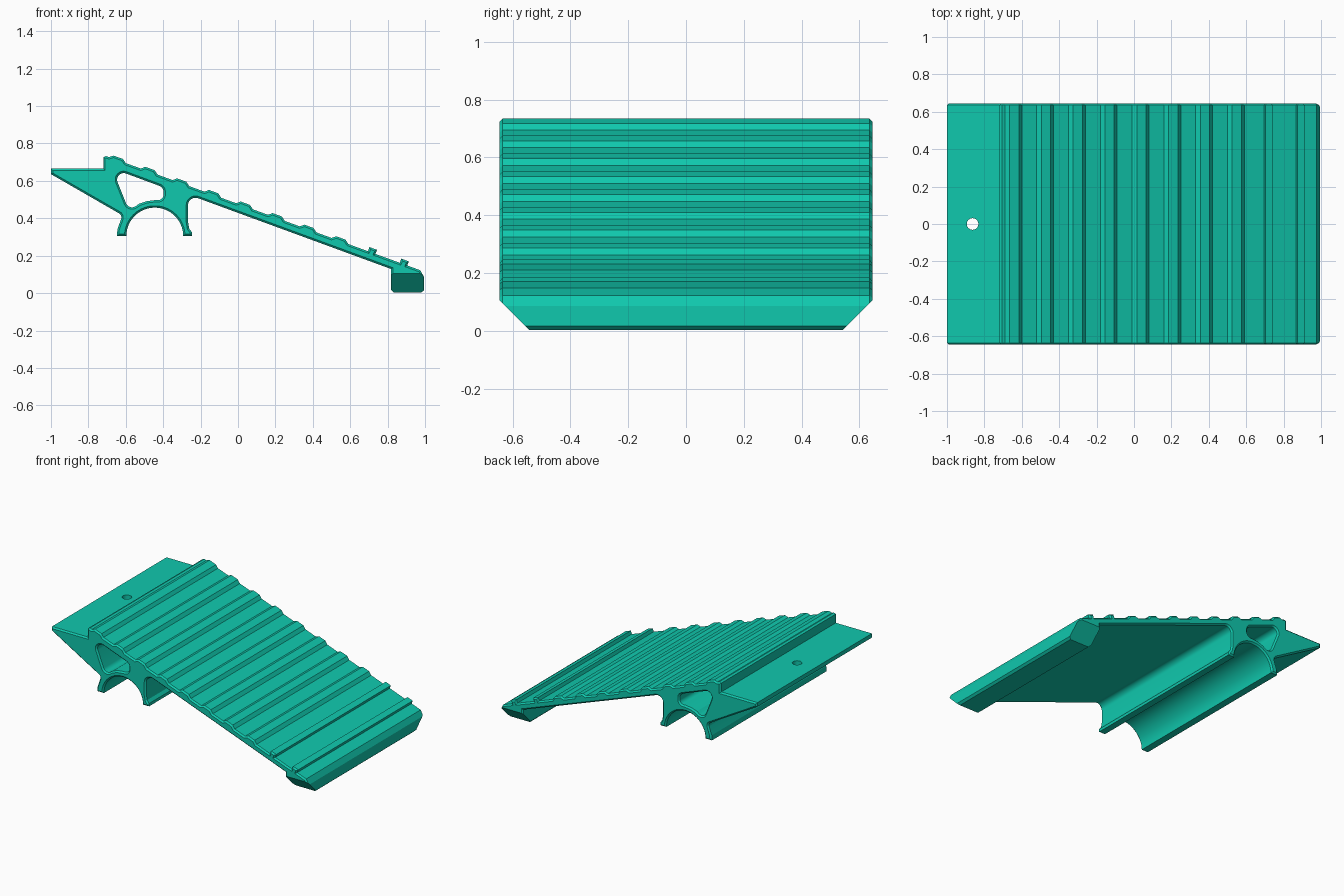
import bpy, bmesh, math
from mathutils import Vector

if "Cube" in bpy.data.objects:
    bpy.data.objects.remove(bpy.data.objects["Cube"])

HALF_Y, CHAMFER = 0.645, 0.01
SLOPE = math.tan(math.radians(20))


def deck(x, lift=0.0):
    """Point on the sloping upper surface, raised by lift."""
    return (x, 0.477 - SLOPE * x + lift)


def rounded(corners, steps=10):
    """Turn (x, z[, radius]) corners into a closed outline with fillets."""
    out = []
    n = len(corners)
    for i, c in enumerate(corners):
        p = Vector(c[:2])
        r = c[2] if len(c) > 2 else 0
        if not r:
            out.append(p)
            continue
        a = (Vector(corners[i - 1][:2]) - p).normalized()
        b = (Vector(corners[(i + 1) % n][:2]) - p).normalized()
        half = a.angle(b) / 2
        centre = p + (a + b).normalized() * (r / math.sin(half))
        s = p + a * (r / math.tan(half)) - centre
        e = p + b * (r / math.tan(half)) - centre
        sweep = s.angle(e)
        for k in range(steps + 1):
            t = k / steps
            out.append(centre + (s * math.sin((1 - t) * sweep)
                                 + e * math.sin(t * sweep)) / math.sin(sweep))
    return out


def oriented(pts, ccw):
    area = sum(p.x * q.y - q.x * p.y for p, q in zip(pts, pts[1:] + pts[:1]))
    return pts if (area > 0) == ccw else pts[::-1]


def inset(pts, d):
    """Mitred offset towards the left-hand side of the outline."""
    out = []
    for i, p in enumerate(pts):
        u = (p - pts[i - 1]).normalized()
        v = (pts[(i + 1) % len(pts)] - p).normalized()
        n1, n2 = Vector((-u.y, u.x)), Vector((-v.y, v.x))
        out.append(p + (n1 + n2) * (d / max(0.3, 1 + n1.dot(n2))))
    return out


# Upper side: flat flange, step, ribbed slope
outline = [(-1, 0.636), (-1, 0.665), (-0.72, 0.665), (-0.72, 0.727), (-0.705, 0.733),
           (-0.69, 0.727), (-0.665, 0.735), (-0.615, 0.717), (-0.60, 0.695)]
for i in range(7):                      # ramped ribs
    x = -0.52 + 0.17 * i
    outline += [deck(x), deck(x + 0.025, 0.018), deck(x + 0.074, 0.018), deck(x + 0.09)]
for x in (0.695, 0.865):                # square ribs near the low end
    outline += [deck(x), deck(x + 0.008, 0.025), deck(x + 0.048, 0.025), deck(x + 0.04)]
# Front lip, underside and arched saddle
outline += [(0.975, 0.122), (0.995, 0.085), (0.995, 0.016), (0.98, 0.003), (0.832, 0.003),
            (0.818, 0.017), (0.818, 0.129), (-0.267, 0.527, 0.04), (-0.267, 0.38),
            (-0.261, 0.345), (-0.246, 0.325), (-0.246, 0.305)]
ARCH = (-0.445, 0.305)
outline += [(ARCH[0] + 0.152 * math.cos(math.pi * k / 32),
             ARCH[1] + 0.152 * math.sin(math.pi * k / 32)) for k in range(33)]
outline += [(-0.647, 0.305), (-0.645, 0.34), (-0.618, 0.416, 0.025)]
# Opening above the saddle
window = [(-0.673, 0.667, 0.035), (-0.398, 0.565, 0.035), (-0.398, 0.497, 0.03),
          (-0.445, 0.497), (-0.487, 0.492), (-0.529, 0.478), (-0.582, 0.438, 0.035)]

bm = bmesh.new()
caps = ([], [])
for pts, ccw in ((rounded(outline), True), (rounded(window), False)):
    pts = oriented(pts, ccw)
    small = inset(pts, CHAMFER)
    rings = []
    for ring, y in ((small, -HALF_Y), (pts, CHAMFER - HALF_Y),
                    (pts, HALF_Y - CHAMFER), (small, HALF_Y)):
        rings.append([bm.verts.new((p.x, y, p.y)) for p in ring])
    n = len(pts)
    for lo, hi in zip(rings, rings[1:]):
        for i in range(n):
            j = (i + 1) % n
            bm.faces.new((lo[i], lo[j], hi[j], hi[i]))
    for cap, ring in zip(caps, (rings[0], rings[-1])):
        cap += [bm.edges.get((ring[i], ring[(i + 1) % n])) for i in range(n)]
for cap, side in zip(caps, (-1, 1)):
    bmesh.ops.triangle_fill(bm, edges=cap, use_beauty=True, normal=(0, side, 0))

# Slanted ends of the lip
for side in (-1, 1):
    cut = bmesh.ops.bisect_plane(
        bm, geom=bm.verts[:] + bm.edges[:] + bm.faces[:], dist=1e-5,
        plane_co=(0, side * HALF_Y, 0.105), plane_no=(0, side, -1), clear_outer=True)
    edges = [e for e in cut["geom_cut"] if isinstance(e, bmesh.types.BMEdge)]
    bmesh.ops.holes_fill(bm, edges=edges, sides=0)
bmesh.ops.recalc_face_normals(bm, faces=bm.faces[:])
mesh = bpy.data.meshes.new("ribbed_ramp")
bm.to_mesh(mesh)
bm.free()
ramp = bpy.data.objects.new("ribbed_ramp", mesh)
bpy.context.collection.objects.link(ramp)

teal = bpy.data.materials.new("teal")
teal.diffuse_color = (0.005, 0.58, 0.42, 1)
teal.use_nodes = True
teal.node_tree.nodes["Principled BSDF"].inputs["Base Color"].default_value = teal.diffuse_color
mesh.materials.append(teal)

# Screw hole through the flange
bpy.ops.mesh.primitive_cylinder_add(vertices=32, radius=0.031, depth=0.6,
                                    location=(-0.863, 0, 0.6))
drill = bpy.context.object
drill.name = "screw_hole_cutter"
drill.data.materials.append(teal)
drill.hide_render = True
mod = ramp.modifiers.new("screw_hole", "BOOLEAN")
mod.operation, mod.solver, mod.object = "DIFFERENCE", "EXACT", drill
bpy.ops.object.select_all(action="DESELECT")
ramp.select_set(True)
bpy.context.view_layer.objects.active = ramp
bpy.ops.object.modifier_apply(modifier=mod.name)
bpy.data.objects.remove(drill)
bpy.ops.object.shade_smooth_by_angle(angle=math.radians(15))
